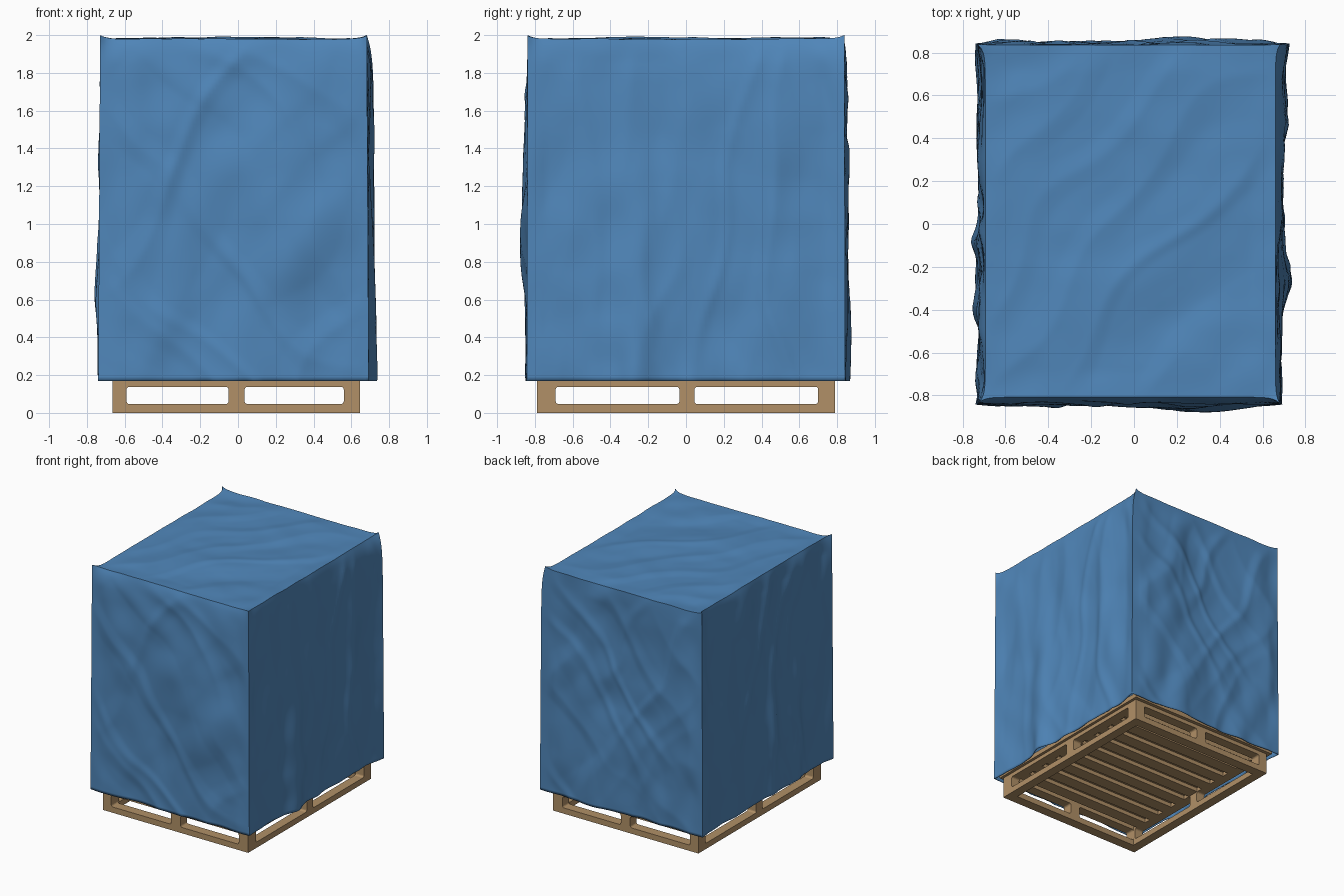
import bpy, bmesh, math
from math import exp, cos, sin, pi
from mathutils import Vector, noise

if "Cube" in bpy.data.objects:
    bpy.data.objects.remove(bpy.data.objects["Cube"])


def material(name, color):
    m = bpy.data.materials.new(name)
    m.diffuse_color = (*color, 1)
    m.use_nodes = True
    m.node_tree.nodes["Principled BSDF"].inputs["Base Color"].default_value = m.diffuse_color
    return m


BLUE = material("blue_fabric", (0.08, 0.24, 0.49))
WOOD = material("pallet_wood", (0.44, 0.28, 0.135))


# ---- fabric cover: a finely divided open box, wrinkled wall by wall ----
def fold(s, t, angle, seed, freq=4.0):
    # noise stretched along one direction gives long soft creases
    a = s * cos(angle) + t * sin(angle)
    b = -s * sin(angle) + t * cos(angle)
    warp = 0.2 * noise.noise(Vector((s * 1.5, t * 1.5, seed + 9.3)))
    return noise.noise(Vector(((a + warp) * freq, b * freq * 0.22, seed + 0.37)))


def crease(s, t, angle, seed, freq):
    # narrow raised ridges, about zero on average
    return max(0, 1 - 3.5 * abs(fold(s, t, angle, seed, freq))) - 0.35


# bulges per wall: position, width, height centre, height spread, depth
BULGES = {
    "right": [(-0.27, 0.12, 0.3, 0.9, 0.05), (0.5, 0.12, 1.2, 0.6, 0.01)],
    "left": [(-0.08, 0.05, 0.6, 0.7, 0.018), (-0.4, 0.06, 0.5, 0.8, 0.018)],
    "front": [(0.2, 0.25, 1.1, 0.4, 0.035), (-0.55, 0.09, 1.65, 0.25, 0.015)],
    "back": [(0.3, 0.2, 0.7, 0.5, 0.03), (-0.55, 0.1, 1.65, 0.3, 0.02)],
}
ANGLE = {"right": 0.1, "left": 0.15, "front": -0.5, "back": 0.5}


def wall(side, s, z, edge):
    seed = {"right": 3, "left": 17, "front": 31, "back": 47}[side]
    d = sum(a * exp(-((s - c) / w) ** 2 - ((z - zc) / zs) ** 2)
            for c, w, zc, zs, a in BULGES[side])
    k = ANGLE[side]
    d += 0.022 * fold(s, z, k, seed, 3.5)
    d += 0.010 * crease(s, z, k, seed + 2, 3)
    d += 0.008 * crease(s, z, -k * 1.4, seed + 5, 3.5)
    d += 0.012 * noise.noise(Vector((s * 5, z * 4, seed + 0.5)))
    if side == "left":
        d -= 0.012
    fade = min(1, edge / 0.1) * min(1, (1.98 - z) / 0.12)
    return d * max(0, fade)


def build_cover():
    bm = bmesh.new()
    bmesh.ops.create_cube(bm, size=2)
    bmesh.ops.subdivide_edges(bm, edges=bm.edges[:], cuts=79, use_grid_fill=True)
    bottom = [f for f in bm.faces if all(v.co.z < -0.999 for v in f.verts)]
    bmesh.ops.delete(bm, geom=bottom, context='FACES')
    hx, hy = 0.706, 0.838
    for vert in bm.verts:
        u, v, h = vert.co
        z = 0.17 + (h + 1) / 2 * 1.81
        top = exp(-(1.98 - z) / 0.08)
        ex, ey = (1 - abs(u)) * hx, (1 - abs(v)) * hy
        # top edges pull inward between the pinched corners
        ix = (0.022 if u > 0 else 0.036) * top * (1 - exp(-ey / 0.03))
        iy = (0.002 if v > 0 else 0.03) * top * (1 - exp(-ex / 0.03))
        flare = 0.010 * (1 - h) / 2
        x = u * (hx + flare - ix) - 0.024
        y = v * (hy + flare * 0.5 - iy)
        if u > 0.999:
            x += wall("right", y, z, ey) + 0.035 * ((1 + v) / 2) ** 4 * (1 - top)
        elif u < -0.999:
            x -= wall("left", y, z, ey)
        if v > 0.999:
            y += wall("back", x, z, ex)
        elif v < -0.999:
            y -= wall("front", x, z, ex)
        if h > 0.999:
            inner = min(1, min(ex, ey) / 0.12)
            z += inner * (0.016 * fold(x, y, -pi / 4, 60, 3.5)
                          + 0.007 * crease(x, y, -pi / 4.5, 66, 3) - 0.003)
            z += 0.005 * noise.noise(Vector((x * 6, y * 6, 2.5)))
        z += 0.018 * top * exp(-(ex + ey) / 0.035)
        vert.co = (x, y, z)
    mesh = bpy.data.meshes.new("fabric_cover")
    bm.to_mesh(mesh)
    bm.free()
    ob = bpy.data.objects.new("fabric_cover", mesh)
    bpy.context.collection.objects.link(ob)
    mesh.materials.append(BLUE)
    bpy.ops.object.select_all(action='DESELECT')
    ob.select_set(True)
    bpy.context.view_layer.objects.active = ob
    bpy.ops.object.shade_smooth_by_angle(angle=math.radians(50))
    mod = ob.modifiers.new("thickness", 'SOLIDIFY')
    mod.thickness = 0.004
    mod.offset = -1


build_cover()


# ---- pallet ----
def box(name, x0, x1, y0, y1, z0, z1):
    bpy.ops.mesh.primitive_cube_add(
        size=1, location=((x0 + x1) / 2, (y0 + y1) / 2, (z0 + z1) / 2))
    ob = bpy.context.object
    ob.name = name
    ob.scale = (x1 - x0, y1 - y0, z1 - z0)
    ob.data.materials.append(WOOD)


def rounded_rect(x0, x1, z0, z1, r):
    pts = []
    for i, (cx, cz) in enumerate([(x1 - r, z1 - r), (x0 + r, z1 - r),
                                  (x0 + r, z0 + r), (x1 - r, z0 + r)]):
        for k in range(5):
            a = (i + k / 4) * pi / 2
            pts.append((cx + r * cos(a), cz + r * sin(a)))
    return pts


def panel(name, span, openings, thickness, loc, turn):
    # upright board with two rounded fork openings
    cu = bpy.data.curves.new(name, 'CURVE')
    cu.dimensions = '2D'
    cu.fill_mode = 'BOTH'
    cu.extrude = thickness / 2
    a, b = span
    loops = [[(a, 0), (b, 0), (b, 0.17), (a, 0.17)]]
    loops += [rounded_rect(p, q, 0.047, 0.138, 0.015) for p, q in openings]
    for pts in loops:
        sp = cu.splines.new('POLY')
        sp.points.add(len(pts) - 1)
        for p, (x, z) in zip(sp.points, pts):
            p.co = (x, z, 0, 1)
        sp.use_cyclic_u = True
    ob = bpy.data.objects.new(name, cu)
    bpy.context.collection.objects.link(ob)
    ob.location = loc
    ob.rotation_euler = (pi / 2, 0, turn)
    cu.materials.append(WOOD)
    bpy.ops.object.select_all(action='DESELECT')
    ob.select_set(True)
    bpy.context.view_layer.objects.active = ob
    bpy.ops.object.convert(target='MESH')
    bpy.ops.object.shade_flat()


X0, X1, Y = -0.665, 0.645, 0.79
for label, s in (("front", -1), ("back", 1)):
    panel("pallet_frame_" + label, (X0, X1), [(-0.59, -0.05), (0.035, 0.56)],
          0.08, (0, s * (Y - 0.04), 0), 0)
for label, x in (("left", X0 + 0.0375), ("right", X1 - 0.0375)):
    panel("pallet_frame_" + label, (-0.71, 0.71), [(-0.69, -0.035), (0.045, 0.7)],
          0.075, (x, 0, 0), pi / 2)

# support slats and the deck under the load
N = 9
for i in range(N):
    y = -0.62 + 1.24 * i / (N - 1)
    box("pallet_slat", X0 + 0.07, X1 - 0.07, y - 0.05, y + 0.05, 0.138, 0.17)
box("pallet_deck", X0 - 0.03, X1 + 0.02, -Y - 0.02, Y + 0.025, 0.172, 0.21)
